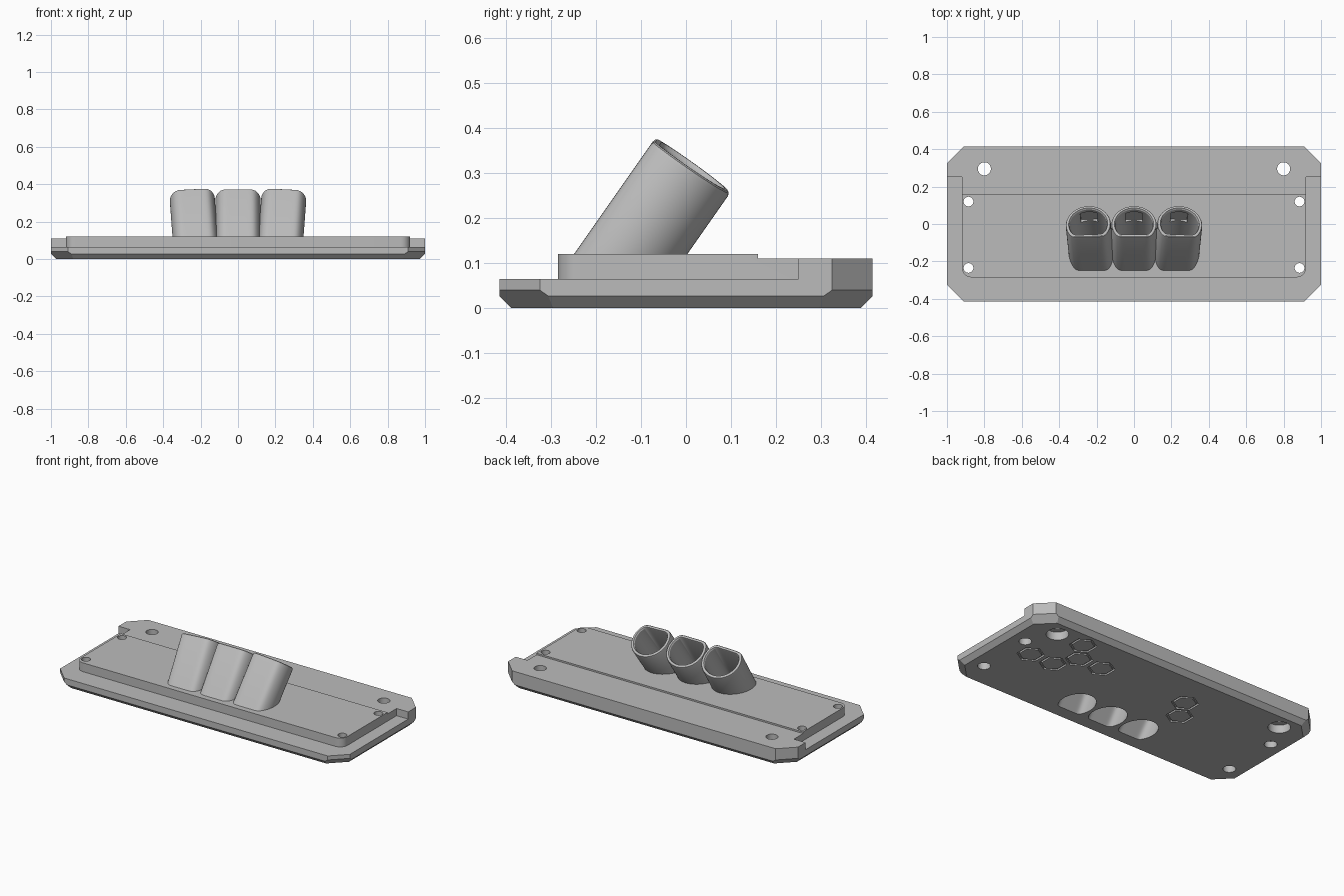
import bpy, bmesh
from math import sin, cos, pi, radians
from mathutils import Matrix, Vector

cube = bpy.data.objects.get("Cube")
if cube:
    bpy.data.objects.remove(cube, do_unlink=True)

grey = bpy.data.materials.new("plain grey")
grey.use_nodes = True
grey.diffuse_color = (0.5, 0.5, 0.5, 1)
grey.node_tree.nodes["Principled BSDF"].inputs["Base Color"].default_value = (0.5, 0.5, 0.5, 1)


def prism(name, outline, levels, matrix=Matrix(), clips=()):
    """Loft an outline through (z, scale) levels, then trim by planes (point, outward normal)."""
    bm = bmesh.new()
    rings = [[bm.verts.new((x * s, y * s, z)) for x, y in outline] for z, s in levels]
    n = len(outline)
    for low, high in zip(rings, rings[1:]):
        for i in range(n):
            j = (i + 1) % n
            bm.faces.new((low[i], low[j], high[j], high[i]))
    bm.faces.new(rings[0][::-1])
    bm.faces.new(rings[-1])
    bm.transform(matrix)
    for point, normal in clips:
        geom = bm.verts[:] + bm.edges[:] + bm.faces[:]
        cut = bmesh.ops.bisect_plane(bm, geom=geom, plane_co=point, plane_no=normal, clear_outer=True)
        edges = [e for e in cut["geom_cut"] if isinstance(e, bmesh.types.BMEdge)]
        bmesh.ops.edgeloop_fill(bm, edges=edges)
    bmesh.ops.recalc_face_normals(bm, faces=bm.faces)
    mesh = bpy.data.meshes.new(name)
    bm.to_mesh(mesh)
    bm.free()
    mesh.materials.append(grey)
    obj = bpy.data.objects.new(name, mesh)
    bpy.context.collection.objects.link(obj)
    return obj


def circle(r, n=32, x=0, y=0, turn=0):
    return [(x + r * cos(2 * pi * i / n + turn), y + r * sin(2 * pi * i / n + turn)) for i in range(n)]


def box(x0, x1, y0, y1):
    return [(x0, y0), (x1, y0), (x1, y1), (x0, y1)]


def rounded_flat(r, flat):
    """Circle flattened on its front side, with softened corners."""
    pts = [Vector((x, max(y, -flat))) for x, y in circle(r, 64)]
    for _ in range(5):
        pts = [(pts[i - 1] + 2 * p + pts[(i + 1) % len(pts)]) / 4 for i, p in enumerate(pts)]
    return [tuple(p) for p in pts]


def carve(obj, cutters):
    for c in cutters:
        c.hide_render = True
        mod = obj.modifiers.new(c.name, "BOOLEAN")
        mod.operation, mod.solver, mod.object = "DIFFERENCE", "EXACT", c
    bpy.context.view_layer.update()
    graph = bpy.context.evaluated_depsgraph_get()
    mesh = bpy.data.meshes.new_from_object(obj.evaluated_get(graph))
    obj.modifiers.clear()
    obj.data = mesh


def smooth(obj):
    bpy.ops.object.select_all(action="DESELECT")
    obj.select_set(True)
    bpy.context.view_layer.objects.active = obj
    bpy.ops.object.shade_smooth_by_angle(angle=radians(30))


# Plate blank: octagon with chamfered underside edges
W, D, TOP, CORNER = 1.0, 0.415, 0.12, 0.09
outline = []
for sx, sy in ((1, 1), (-1, 1), (-1, -1), (1, -1)):
    pair = [(sx * W, sy * (D - CORNER)), (sx * (W - CORNER), sy * D)]
    outline += pair if sx * sy > 0 else pair[::-1]
clips = []
for s in (1, -1):
    clips.append((Vector((s * W, 0, 0.027)), Vector((s, 0, -1))))
    clips.append((Vector((0, s * D, 0.027)), Vector((0, s, -1))))
    for t in (1, -1):
        side = Vector((s, t, 0)).normalized()
        clips.append((Vector((s * W, t * (D - CORNER), 0.04)), side - Vector((0, 0, 1))))
plate = prism("base_plate", outline, [(0, 1), (TOP, 1)], clips=clips)

# Lowered front and side border around a round-cornered deck
EDGE, FRONT, R = 0.92, -0.285, 0.05
arc = [(R * sin(a), R * cos(a)) for a in (radians(90 * i / 8) for i in range(9))]
right = [(EDGE - R + x, FRONT + R - y) for x, y in arc]
border = [(-1.1, 0.25), (-EDGE, 0.25)] + [(-x, y) for x, y in right[::-1]] + right
border += [(EDGE, 0.25), (1.1, 0.25), (1.1, -0.5), (-1.1, -0.5)]
cutters = [prism("border_cutter", border, [(0.065, 1), (0.2, 1)]),
           prism("rear_step_cutter", box(-1.1, 1.1, 0.16, 0.5), [(0.11, 1), (0.2, 1)])]

# Screw holes: (x, y, hole radius, counterbore radius, counterbore depth)
for x, y, r, bore, depth in ((0.80, 0.295, 0.035, 0.063, 0.05),
                             (0.885, 0.12, 0.026, 0.036, 0.04),
                             (0.885, -0.235, 0.026, 0.036, 0.04)):
    for s in (1, -1):
        at = Matrix.Translation((s * x, y, 0))
        cutters.append(prism("hole_cutter", circle(r), [(-0.1, 1), (0.2, 1)], at))
        cutters.append(prism("counterbore_cutter", circle(bore), [(-0.1, 1), (depth, 1)], at))

# Hexagonal grooves in the underside
for x, y in ((0.77, 0.03), (0.61, 0.03), (0.61, 0.29), (0.53, 0.16), (0.37, 0.16),
             (-0.23, 0.165), (-0.30, 0.035)):
    at = Matrix.Translation((x, y, 0))
    groove = prism("groove_cutter", circle(0.078, 6, turn=pi / 6), [(-0.02, 1), (0.01, 1)], at)
    core = prism("groove_core", circle(0.064, 6, turn=pi / 6), [(-0.05, 1), (0.05, 1)], at)
    carve(groove, [core])
    bpy.data.objects.remove(core, do_unlink=True)
    cutters.append(groove)

# Leaning finger tubes, fanned slightly apart, with a pocket in the rear wall
TILT, FAN = radians(-35), radians(3.5)
for side, label in ((-1, "right"), (0, "middle"), (1, "left")):
    at = (Matrix.Translation((side * 0.245, 0, 0.326)) @ Matrix.Rotation(TILT, 4, "X")
          @ Matrix.Rotation(side * FAN, 4, "Y"))
    tube = prism("finger_tube_" + label, rounded_flat(0.122, 0.086),
                 [(-0.6, 1), (-0.01, 1), (-0.003, 0.98), (0, 0.94)], at,
                 [(Vector((0, 0, TOP)), Vector((0, 0, -1)))])
    bore = prism("bore_cutter", rounded_flat(0.101, 0.066),
                 [(-0.55, 1), (-0.008, 1), (0.002, 1.06), (0.05, 1.06)], at)
    pocket = prism("pocket_cutter", box(-0.045, 0.045, 0.04, 0.107), [(-0.11, 1), (-0.03, 1)], at)
    carve(tube, [bore, pocket])
    bpy.data.objects.remove(pocket, do_unlink=True)
    smooth(tube)
    cutters.append(bore)

carve(plate, cutters)
for c in cutters:
    bpy.data.objects.remove(c, do_unlink=True)
smooth(plate)
